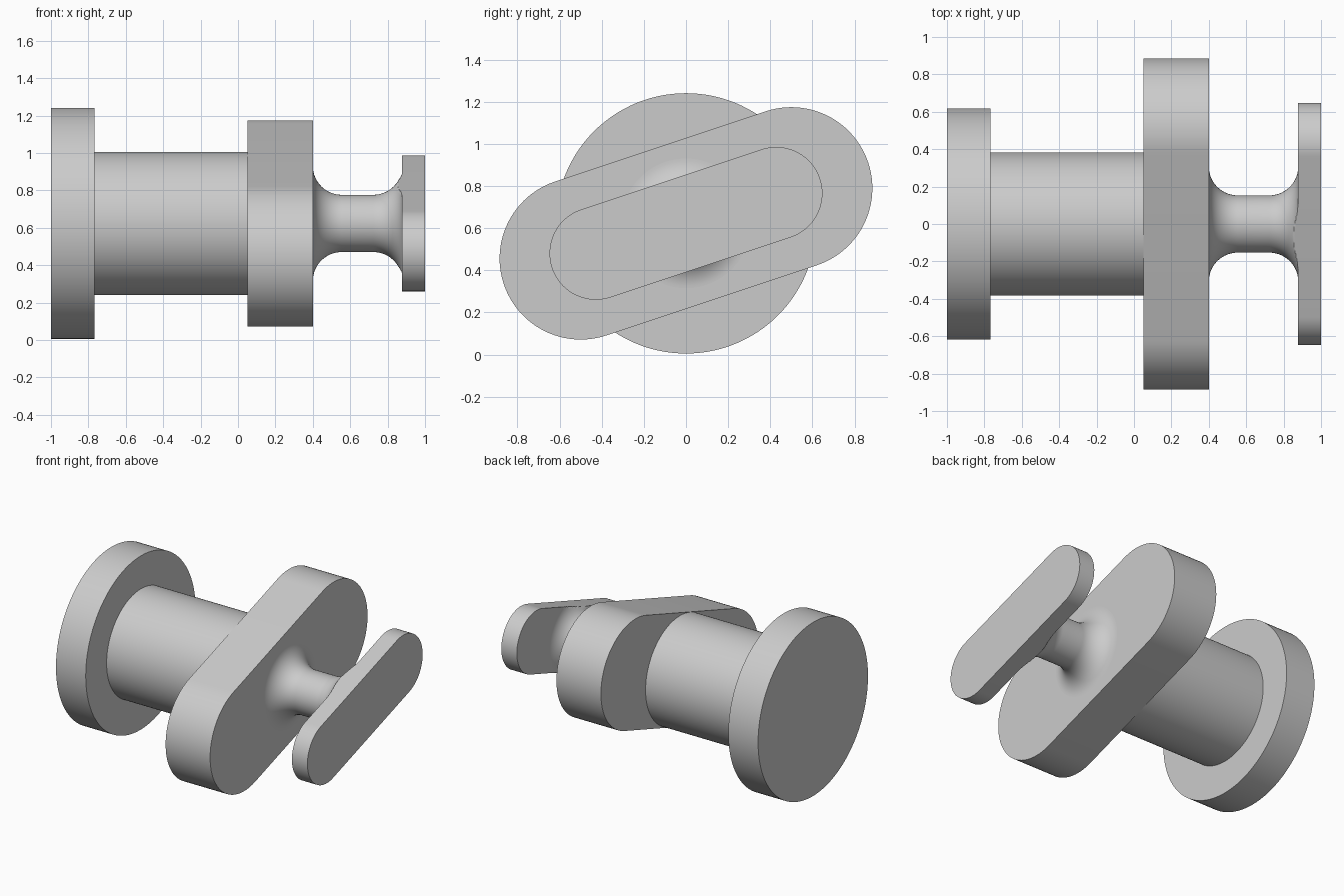
import bpy, bmesh
from math import sin, cos, pi, atan2, radians, sqrt

cube = bpy.data.objects.get("Cube")
if cube:
    bpy.data.objects.remove(cube, do_unlink=True)

AXIS_Z = 0.623          # height of the common axis along x
TILT = atan2(1, 3)      # lean of the oblong plates
SLIM = 0.22             # end radius of the small plate

grey = bpy.data.materials.new("plain grey")
grey.use_nodes = True
grey.diffuse_color = (0.6, 0.6, 0.6, 1)
grey.node_tree.nodes["Principled BSDF"].inputs["Base Color"].default_value = (0.6, 0.6, 0.6, 1)


def loft(name, sections, tilt=0.0):
    """Join (x, outline) sections into a closed solid along the x axis."""
    bm = bmesh.new()
    rings = []
    for x, outline in sections:
        rings.append([bm.verts.new((x, u * cos(tilt) - v * sin(tilt),
                                    AXIS_Z + u * sin(tilt) + v * cos(tilt)))
                      for u, v in outline])
    for a, b in zip(rings, rings[1:]):
        for i in range(len(a)):
            j = (i + 1) % len(a)
            bm.faces.new((a[i], a[j], b[j], b[i]))
    bm.faces.new(rings[0])
    bm.faces.new(rings[-1])
    bmesh.ops.recalc_face_normals(bm, faces=bm.faces[:])
    mesh = bpy.data.meshes.new(name)
    bm.to_mesh(mesh)
    bm.free()
    obj = bpy.data.objects.new(name, mesh)
    bpy.context.collection.objects.link(obj)
    mesh.materials.append(grey)
    bpy.ops.object.select_all(action='DESELECT')
    obj.select_set(True)
    bpy.context.view_layer.objects.active = obj
    bpy.ops.object.shade_smooth_by_angle(angle=radians(30))
    return obj


def circle(r, n=128):
    return [(r * cos(2 * pi * i / n), r * sin(2 * pi * i / n)) for i in range(n)]


def oblong(half, r, n=48):
    """Outline with two straight sides and two round ends."""
    right = [(half + r * cos(a), r * sin(a))
             for a in (-pi / 2 + pi * i / n for i in range(n + 1))]
    return right + [(-u, -v) for u, v in right]


def prism(name, x0, x1, outline, tilt=0.0):
    return loft(name, [(x0, outline), (x1, outline)], tilt)


# Round flange and shaft
prism("round_flange", -1.0, -0.766, circle(0.618))
prism("shaft", -0.766, 0.05, circle(0.383))

# Oblong plates
prism("large_oblong_plate", 0.05, 0.4, oblong(0.527, 0.385), TILT)
prism("small_oblong_plate", 0.878, 1.0, oblong(0.451, SLIM), TILT)

# Neck with a round fillet at each end, trimmed to the small plate's width
R, FILLET, STEPS = 0.153, 0.155, 20
arc = [(FILLET * (1 - cos(a)), R + FILLET * (1 - sin(a)))
       for a in (pi / 2 * i / STEPS for i in range(STEPS + 1))]
sections = [(0.4 + t, circle(r)) for t, r in arc]
sections += [(0.878 - t, [(u, max(-SLIM, min(SLIM, v))) for u, v in circle(r)])
             for t, r in reversed(arc)]
loft("filleted_neck", sections, TILT)
